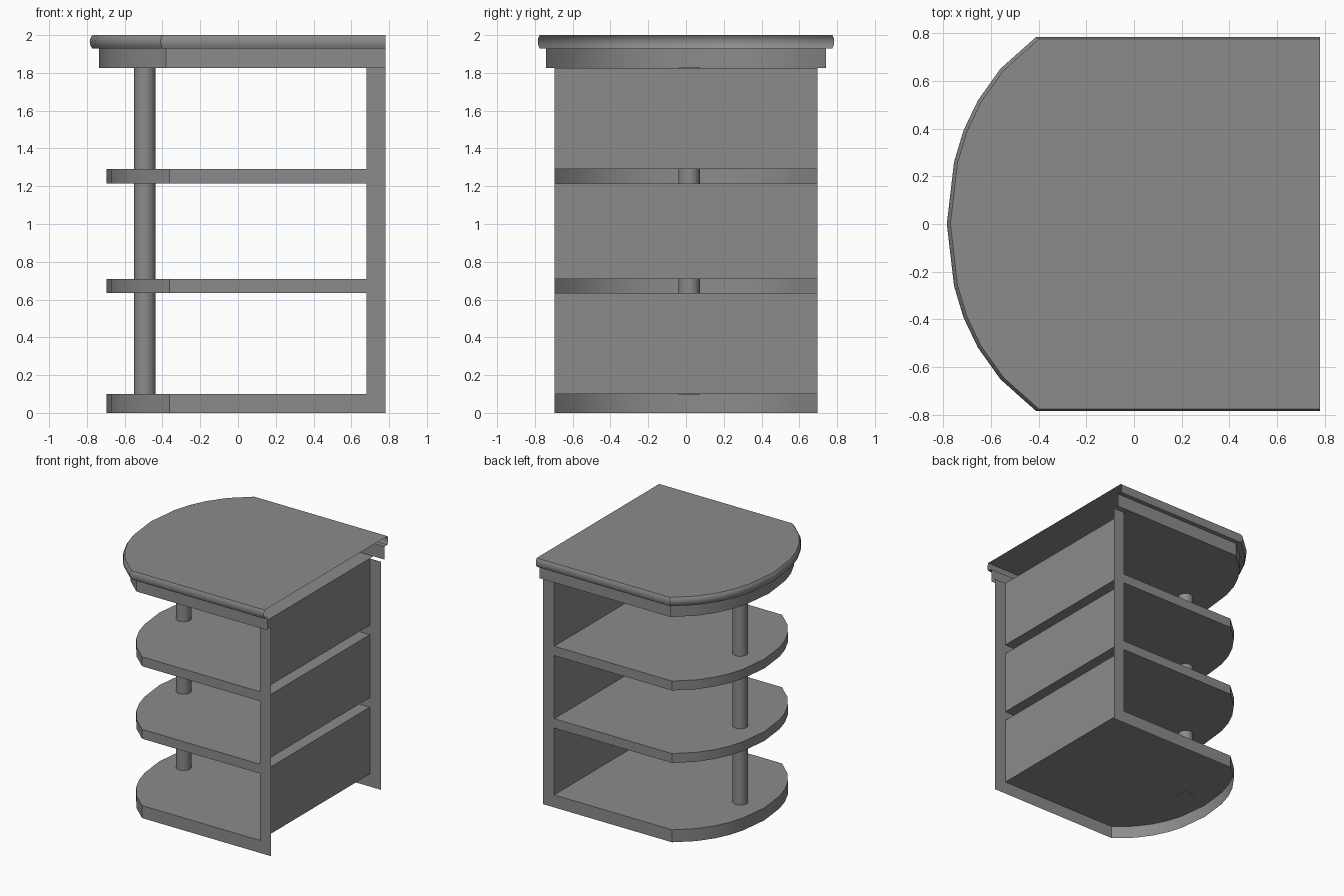
import bpy
import bmesh
from mathutils import Matrix

cube = bpy.data.objects.get("Cube")
if cube:
    bpy.data.objects.remove(cube, do_unlink=True)

grey = bpy.data.materials.new("plain_grey")
grey.use_nodes = True
colour = (0.26, 0.26, 0.26, 1)
grey.diffuse_color = colour
grey.node_tree.nodes["Principled BSDF"].inputs["Base Color"].default_value = colour

INNER, OUTER = 0.68, 0.78      # recessed panel and open end
HALF, NOSE = 0.695, 0.695      # half depth of the cabinet, reach of its round end
BOARD_BOTTOM = 1.825

# Round end as (distance behind the tip, fraction of half depth)
ARC = [(0.375, 1), (0.225, 0.83), (0.13, 0.66), (0.07, 0.5), (0.03, 0.33)]


def outline(nose, half, end):
    """Plan from the front end, round the nose, to the back end."""
    k = half / 0.785
    front = [(end, -half)] + [(-nose + d * k, -half * f) for d, f in ARC]
    return front + [(-nose, 0)] + [(x, -y) for x, y in reversed(front)]


def finish(name, bm, recalc=True):
    if recalc:
        bmesh.ops.recalc_face_normals(bm, faces=bm.faces[:])
    mesh = bpy.data.meshes.new(name)
    bm.to_mesh(mesh)
    bm.free()
    mesh.materials.append(grey)
    obj = bpy.data.objects.new(name, mesh)
    bpy.context.scene.collection.objects.link(obj)
    bpy.ops.object.select_all(action='DESELECT')
    obj.select_set(True)
    bpy.context.view_layer.objects.active = obj
    bpy.ops.object.shade_smooth_by_angle()
    return obj


def shell(name, levels, end, bottom=False, top=False):
    """Loft the plan through (nose, half, z) levels, leaving the flat end open."""
    bm = bmesh.new()
    rows = [[bm.verts.new((x, y, z)) for x, y in outline(n, h, end)]
            for n, h, z in levels]
    for low, high in zip(rows, rows[1:]):
        for i in range(len(low) - 1):
            bm.faces.new((low[i + 1], low[i], high[i], high[i + 1]))
    if bottom:
        bm.faces.new(rows[0])
    if top:
        bm.faces.new(rows[-1][::-1])
    # Loft winding points outward, caps point down and up
    for f in bm.faces:
        f.normal_update()
        c = f.calc_center_median()
        if abs(f.normal.z) > 0.9:
            want_up = top and c.z > levels[-1][2] - 0.001
            flip = (f.normal.z > 0) != want_up
        else:
            flip = f.normal.x * (c.x - 0.4) + f.normal.y * c.y < 0
        if flip:
            f.normal_flip()
    return finish(name, bm, False)


def sheet(name, corners):
    bm = bmesh.new()
    bm.faces.new([bm.verts.new(c) for c in corners])
    return finish(name, bm, False)


def straight(z0, z1):
    return [(NOSE, HALF, z0), (NOSE, HALF, z1)]


# Plinth, open underneath, and two hollow shelves
shell("base", straight(0, 0.1), INNER, top=True)
for name, z0, z1 in (("lower_shelf", 0.635, 0.71), ("upper_shelf", 1.215, 1.29)):
    shell(name, straight(z0, z1), INNER, bottom=True, top=True)

# Recessed panels between the shelves
for name, z0, z1 in (("lower_panel", 0.1, 0.635), ("middle_panel", 0.71, 1.215),
                     ("upper_panel", 1.29, BOARD_BOTTOM)):
    sheet(name, [(INNER, -HALF, z0), (INNER, -HALF, z1),
                 (INNER, HALF, z1), (INNER, HALF, z0)])

# Thin upright side strips
for name, y, a, b in (("front_upright", -HALF, INNER, OUTER),
                      ("back_upright", HALF, OUTER, INNER)):
    sheet(name, [(a, y, 0), (b, y, 0), (b, y, BOARD_BOTTOM), (a, y, BOARD_BOTTOM)])

# Apron under the worktop, with its ceiling
shell("apron", [(0.735, 0.74, BOARD_BOTTOM), (0.735, 0.74, 1.93)], OUTER)
sheet("apron_underside",
      [(x, y, BOARD_BOTTOM) for x, y in reversed(outline(0.735, 0.74, INNER))])

# Worktop with rounded edge
shell("worktop", [(0.735, 0.74, 1.93), (0.772, 0.775, 1.93), (0.781, 0.782, 1.945),
                  (0.785, 0.785, 1.965), (0.781, 0.782, 1.985), (0.77, 0.775, 2.0)],
      OUTER, top=True)

# Round column through the shelves
bm = bmesh.new()
z0, z1 = 0.097, 1.828
bmesh.ops.create_cone(bm, cap_ends=True, segments=24, radius1=0.057, radius2=0.057,
                      depth=z1 - z0,
                      matrix=Matrix.Translation((-0.493, 0.017, (z0 + z1) / 2)))
finish("column", bm)
